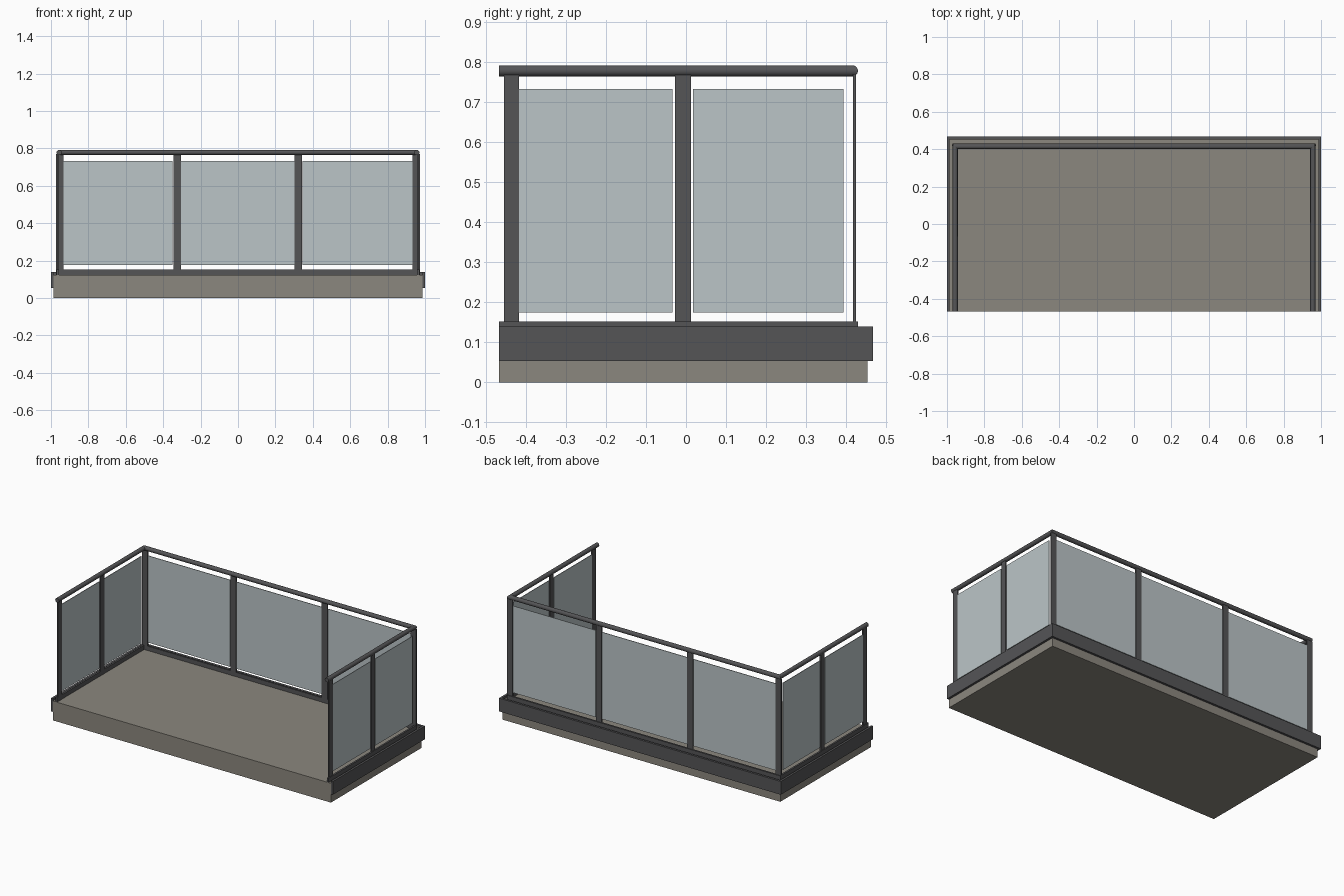
import bpy, bmesh, math

if "Cube" in bpy.data.objects:
    bpy.data.objects.remove(bpy.data.objects["Cube"])

Y0 = -0.467  # open front edge


def material(name, rgb):
    m = bpy.data.materials.new(name)
    m.diffuse_color = (*rgb, 1)
    m.use_nodes = True
    m.node_tree.nodes["Principled BSDF"].inputs["Base Color"].default_value = m.diffuse_color
    return m


CONCRETE = material("warm grey concrete", (0.26, 0.243, 0.21))
METAL = material("dark grey metal", (0.09, 0.09, 0.094))
GLASS = material("pale glass", (0.50, 0.56, 0.575))


def finish(name, bm, mat):
    bmesh.ops.recalc_face_normals(bm, faces=bm.faces)
    me = bpy.data.meshes.new(name)
    bm.to_mesh(me)
    bm.free()
    me.materials.append(mat)
    ob = bpy.data.objects.new(name, me)
    bpy.context.collection.objects.link(ob)
    return ob


def box(name, x, y, z, mat):
    """Box from (min, max) pairs."""
    bm = bmesh.new()
    bmesh.ops.create_cube(bm, size=1)
    for v in bm.verts:
        v.co = [lo + (c + 0.5) * (hi - lo) for c, (lo, hi) in zip(v.co, (x, y, z))]
    return finish(name, bm, mat)


def u_sweep(name, half_x, back_y, profile, mat):
    """Sweep an (outward, height) profile round the three sides with mitred corners."""
    path = [(-half_x, Y0, -1, 0), (-half_x, back_y, -1, 1),
            (half_x, back_y, 1, 1), (half_x, Y0, 1, 0)]
    bm = bmesh.new()
    rings = [[bm.verts.new((px + o * ox, py + o * oy, z)) for o, z in profile]
             for px, py, ox, oy in path]
    n = len(profile)
    for a, b in zip(rings, rings[1:]):
        for i in range(n):
            j = (i + 1) % n
            bm.faces.new((a[i], a[j], b[j], b[i]))
    bm.faces.new(rings[0])
    bm.faces.new(rings[-1])
    return finish(name, bm, mat)


def rect(o0, o1, z0, z1):
    return [(o0, z0), (o1, z0), (o1, z1), (o0, z1)]


# Floor slab and the fascia wrapped round it
box("floor_slab", (-0.986, 0.986), (Y0, 0.453), (0, 0.124), CONCRETE)
u_sweep("fascia", 0.986, 0.453, rect(0, 0.014, 0.054, 0.139), METAL)

# Round handrail
R = 0.0138
circle = [(R * math.cos(t * math.tau / 20), 0.778 + R * math.sin(t * math.tau / 20))
          for t in range(20)]
rail = u_sweep("handrail", 0.956, 0.4155, circle, METAL)
bpy.context.view_layer.objects.active = rail
rail.select_set(True)
bpy.ops.object.shade_smooth_by_angle(angle=math.radians(35))

# Bottom rail, just behind the inner faces of the posts
PX, PY, T = 0.961, 0.4207, 0.0038
u_sweep("bottom_rail", PX, PY, rect(-0.003, 0.0085, 0.124, 0.152), METAL)

# Flat bar posts and glass panels along the back
POST_Z, GLASS_Z, G = (0.122, 0.77), (0.175, 0.732), 0.002
for x0, x1 in ((-0.972, -0.933), (-0.346, -0.305), (0.302, 0.343), (0.933, 0.972)):
    box("back_post", (x0, x1), (PY - T, PY + T), POST_Z, METAL)
for x0, x1 in ((-0.933, -0.350), (-0.304, 0.301), (0.345, 0.933)):
    box("back_glass", (x0, x1), (PY - G, PY + G), GLASS_Z, GLASS)

# The same on both sides
for s in (-1, 1):
    for y0, y1 in ((-0.455, -0.417), (-0.027, 0.012)):
        box("side_post", (s * PX - T, s * PX + T), (y0, y1), POST_Z, METAL)
    for y0, y1 in ((-0.417, -0.034), (0.018, 0.393)):
        box("side_glass", (s * PX - G, s * PX + G), (y0, y1), GLASS_Z, GLASS)
